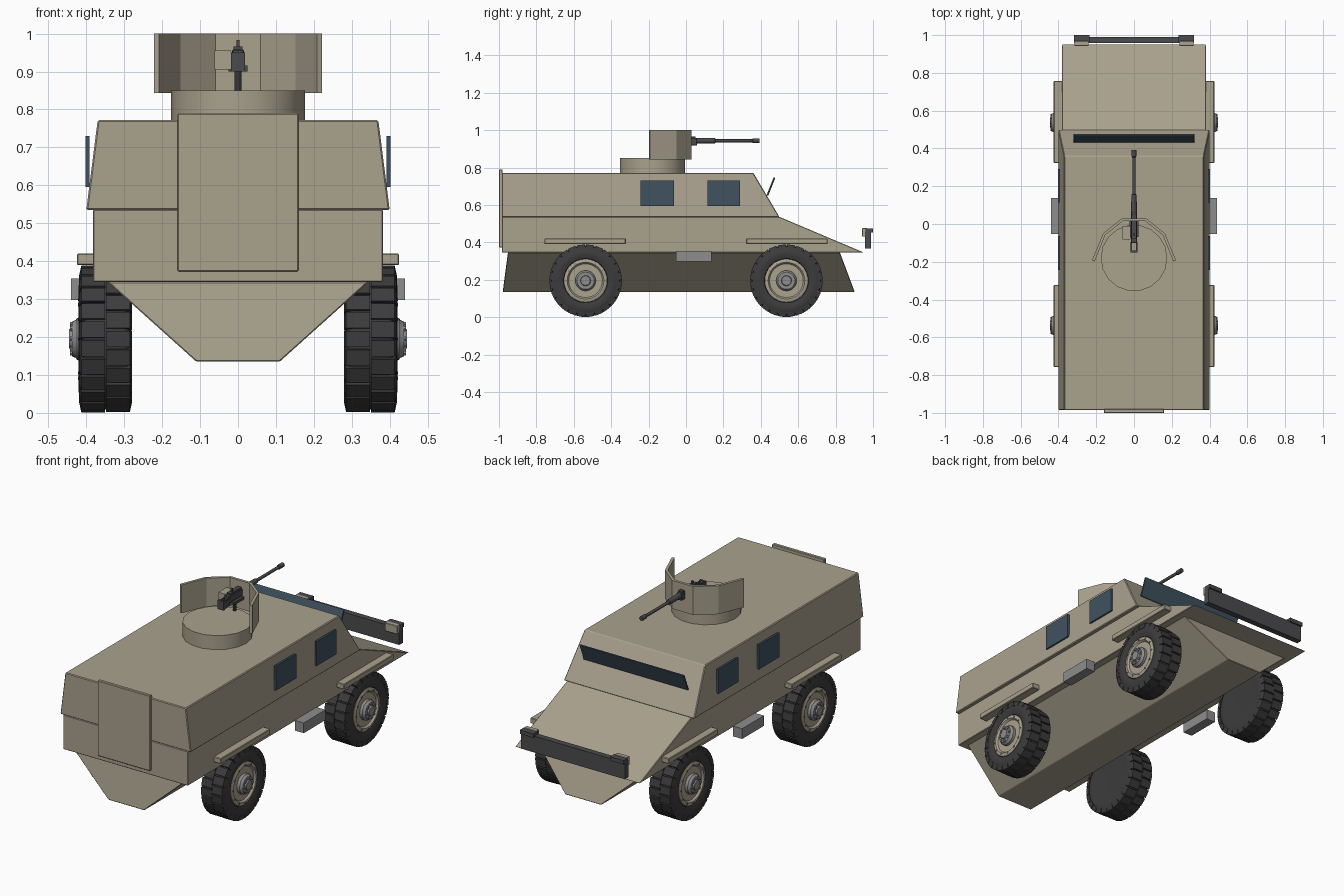
import bpy, bmesh, math
from mathutils import Matrix, Vector

if "Cube" in bpy.data.objects:
    bpy.data.objects.remove(bpy.data.objects["Cube"])


def material(name, rgb):
    m = bpy.data.materials.new(name)
    m.diffuse_color = (*rgb, 1)
    m.use_nodes = True
    m.node_tree.nodes["Principled BSDF"].inputs["Base Color"].default_value = m.diffuse_color
    return m


TAN = material("tan_paint", (0.40, 0.36, 0.27))
RUBBER = material("rubber", (0.045, 0.045, 0.047))
STEEL = material("dark_steel", (0.07, 0.07, 0.075))
GLASS = material("glass", (0.05, 0.085, 0.115))
GREY = material("grey_metal", (0.27, 0.27, 0.27))


def finish(bm, name, mat, mirror="", smooth=False, bevel=0):
    bmesh.ops.recalc_face_normals(bm, faces=bm.faces)
    me = bpy.data.meshes.new(name)
    bm.to_mesh(me)
    bm.free()
    ob = bpy.data.objects.new(name, me)
    bpy.context.collection.objects.link(ob)
    me.materials.append(mat)
    if bevel:
        b = ob.modifiers.new("edge", "BEVEL")
        b.width, b.segments = bevel, 1
    if mirror:
        mod = ob.modifiers.new("mirror", "MIRROR")
        mod.use_axis = ("x" in mirror, "y" in mirror, False)
        mod.use_mirror_merge = False
    if smooth:
        bpy.ops.object.select_all(action="DESELECT")
        bpy.context.view_layer.objects.active = ob
        ob.select_set(True)
        bpy.ops.object.shade_smooth_by_angle(angle=math.radians(35))
    return ob


def add_frustum(bm, low, high):
    """Six-sided block between two rectangles (x0, x1, y0, y1, z)."""
    rings = []
    for x0, x1, y0, y1, z in (low, high):
        rings.append([bm.verts.new(p) for p in
                      ((x0, y0, z), (x1, y0, z), (x1, y1, z), (x0, y1, z))])
    a, b = rings
    bm.faces.new(a[::-1])
    bm.faces.new(b)
    for i in range(4):
        j = (i + 1) % 4
        bm.faces.new((a[i], a[j], b[j], b[i]))


def frustum(name, low, high, mat, **kw):
    bm = bmesh.new()
    add_frustum(bm, low, high)
    return finish(bm, name, mat, **kw)


def box(name, x, y, z, mat, **kw):
    return frustum(name, (*x, *y, z[0]), (*x, *y, z[1]), mat, **kw)


def lathe(name, profile, segs, axis, centre, mat, **kw):
    """Spin (distance along axis, radius) points; the ends are capped."""
    bm = bmesh.new()
    rot = Vector((0, 0, 1)).rotation_difference(Vector(axis)).to_matrix()
    rings = []
    for d, r in profile:
        rings.append([bm.verts.new(Vector(centre) + rot @ Vector(
            (r * math.cos(2 * math.pi * i / segs), r * math.sin(2 * math.pi * i / segs), d)))
            for i in range(segs)])
    for a, b in zip(rings, rings[1:]):
        for i in range(segs):
            j = (i + 1) % segs
            bm.faces.new((a[i], a[j], b[j], b[i]))
    bm.faces.new(rings[0])
    bm.faces.new(rings[-1])
    return finish(bm, name, mat, **kw)


# Hull: cabin, sloped-nose body and V-shaped belly
frustum("upper_hull", (-.40, .40, -.985, .50, .535), (-.37, .37, -.985, .36, .772), TAN, bevel=.004)
frustum("middle_hull", (-.382, .382, -.985, .952, .345), (-.382, .382, -.985, .50, .536), TAN, bevel=.003)
frustum("belly", (-.11, .11, -.98, .902, .135), (-.345, .345, -.952, .823, .346), TAN, bevel=.003)
box("end_door", (-.16, .16), (-1, -.98), (.373, .79), TAN, bevel=.003)

# Side windows and leaning windscreen
for i, y in enumerate(((-.243, -.064), (.114, .29))):
    box(f"side_window_{i + 1}", (.391, .402), y, (.595, .73), GLASS, mirror="x")
frustum("windscreen", (-.32, .32, .43, .44, .65), (-.32, .32, .468, .478, .746), GLASS, bevel=.002)

# Fender strips and side steps
box("fender_strip", (.375, .425), (.322, .757), (.39, .42), TAN, mirror="xy", bevel=.003)
box("side_step", (.385, .44), (-.053, .137), (.297, .354), GREY, mirror="x")

# Board across the nose with its clips
box("nose_board", (-.318, .318), (.957, .99), (.367, .458), STEEL)
box("board_clip", (.24, .316), (.942, .968), (.43, .476), TAN, mirror="x", bevel=.002)
box("board_clip_cap", (.235, .318), (.96, 1.0), (.452, .474), STEEL, mirror="x")

# Wheels: tyre, two staggered tread rows, rim, hub and bolts
WY, WZ = .537, .195
lathe("tyre", [(.284, .145), (.282, .165), (.29, .18), (.30, .186), (.398, .186), (.408, .18),
               (.418, .165), (.42, .14), (.412, .118), (.40, .115)],
      48, (1, 0, 0), (0, WY, WZ), RUBBER, mirror="xy", smooth=True)
bm = bmesh.new()
COUNT = 24
for row in (0, 1):
    for i in range(COUNT):
        w = .0215
        new = len(bm.verts)
        x0, x1 = ((.279, .348), (.350, .419))[row]
        top0, top1 = ((x0 + .006, x1), (x0, x1 - .006))[row]
        add_frustum(bm, (x0, x1, -w, w, .165), (top0, top1, -w, w, .193))
        bm.verts.ensure_lookup_table()
        turn = Matrix.Rotation(2 * math.pi * (i + row * .5) / COUNT, 4, "X")
        bmesh.ops.transform(bm, matrix=Matrix.Translation((0, WY, WZ)) @ turn, verts=bm.verts[new:])
finish(bm, "tyre_tread", RUBBER, mirror="xy")
lathe("rim", [(.39, .116), (.414, .116), (.418, .110), (.418, .098), (.408, .09), (.408, .06)],
      32, (1, 0, 0), (0, WY, WZ), TAN, mirror="xy", smooth=True)
lathe("hub", [(.40, .055), (.424, .055), (.428, .05), (.437, .046), (.437, .028), (.445, .025)],
      20, (1, 0, 0), (0, WY, WZ), GREY, mirror="xy", smooth=True)
for ring, (count, rad, size, out) in enumerate(((8, .038, .007, .443), (12, .104, .005, .422))):
    bm = bmesh.new()
    for i in range(count):
        a = 2 * math.pi * i / count
        bmesh.ops.create_cone(bm, cap_ends=True, segments=6, radius1=size, radius2=size, depth=.016,
                              matrix=Matrix.Translation((out - .008, WY + rad * math.cos(a), WZ + rad * math.sin(a)))
                              @ Matrix.Rotation(math.pi / 2, 4, "Y"))
    finish(bm, f"wheel_bolts_{ring + 1}", GREY, mirror="xy")

# Turret drum and folded gun shield
lathe("turret_drum", [(.765, .176), (.85, .176)], 18, (0, 0, 1), (0, -.18, 0), TAN, smooth=True)
outer = [(-.222, -.192), (-.164, -.05), (-.064, .03), (.064, .03), (.164, -.05), (.222, -.192)]
inner = [(-.208, -.198), (-.152, -.058), (-.059, .015), (.059, .015), (.152, -.058), (.208, -.198)]
bm = bmesh.new()
rings = [[bm.verts.new(p) for p in ((*o, .843), (*n, .843), (*n, 1.0), (*o, 1.0))]
         for o, n in zip(outer, inner)]
for a, b in zip(rings, rings[1:]):
    for i in range(4):
        j = (i + 1) % 4
        bm.faces.new((a[i], a[j], b[j], b[i]))
bm.faces.new(rings[0])
bm.faces.new(rings[-1])
finish(bm, "gun_shield", TAN)

# Gun: receiver, mount, grips, sight, barrel and ammunition box
box("receiver", (-.016, .016), (-.10, .06), (.918, .958), STEEL, bevel=.003)
box("receiver_cover", (-.012, .012), (-.08, .05), (.955, .966), STEEL)
box("gun_cradle", (-.025, .025), (-.07, .03), (.90, .916), STEEL)
lathe("gun_pintle", [(.84, .009), (.905, .009)], 10, (0, 0, 1), (0, -.03, 0), STEEL, smooth=True)
box("gun_grip", (.011, .018), (-.15, -.095), (.905, .945), STEEL, mirror="x")
box("trigger_plate", (-.018, .018), (-.152, -.14), (.90, .95), STEEL)
box("rear_sight", (-.004, .004), (-.06, -.05), (.96, .983), STEEL)
box("ammunition_box", (-.062, -.018), (-.083, -.01), (.905, .955), TAN)
lathe("barrel", [(.03, .016), (.155, .014), (.158, .0085), (.352, .0085), (.357, .0125), (.392, .0125)],
      12, (0, 1, 0), (0, 0, .943), STEEL, smooth=True)
